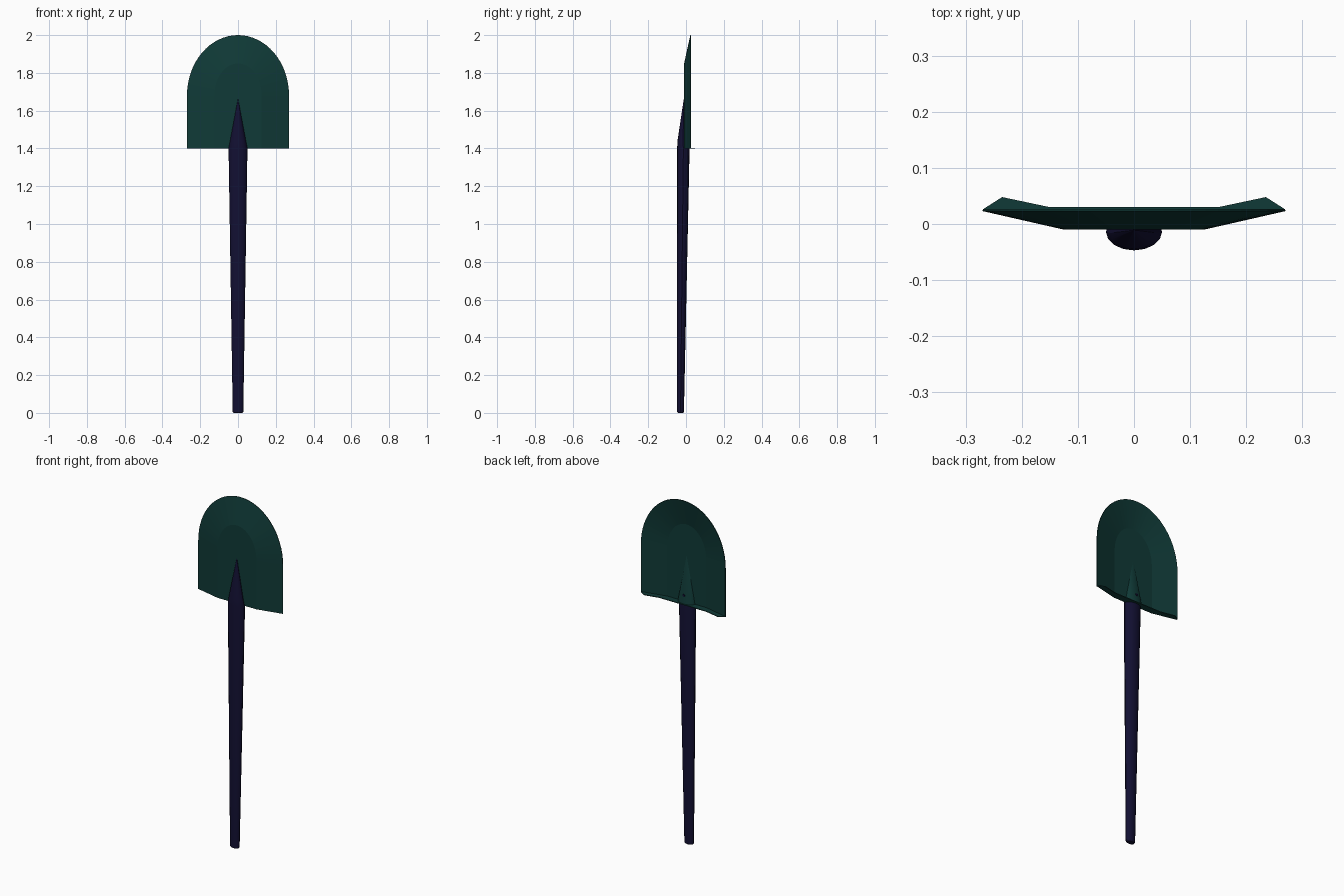
import bpy, bmesh
from math import sin, cos, pi, radians

if "Cube" in bpy.data.objects:
    bpy.data.objects.remove(bpy.data.objects["Cube"])


def material(name, rgb):
    m = bpy.data.materials.new(name)
    m.diffuse_color = (*rgb, 1)
    m.use_nodes = True
    m.node_tree.nodes["Principled BSDF"].inputs["Base Color"].default_value = m.diffuse_color
    return m


GREEN = material("dark green", (0.005, 0.042, 0.038))
NAVY = material("dark navy", (0.006, 0.005, 0.032))


def make(name, verts, faces, mat, smooth=False, recalc=False):
    me = bpy.data.meshes.new(name)
    me.from_pydata(verts, [], faces)
    if recalc:
        bm = bmesh.new()
        bm.from_mesh(me)
        bmesh.ops.recalc_face_normals(bm, faces=bm.faces)
        bm.to_mesh(me)
        bm.free()
    me.materials.append(mat)
    ob = bpy.data.objects.new(name, me)
    bpy.context.collection.objects.link(ob)
    if smooth:
        bpy.ops.object.select_all(action='DESELECT')
        bpy.context.view_layer.objects.active = ob
        ob.select_set(True)
        bpy.ops.object.shade_smooth_by_angle(angle=radians(30))
    return ob


def outline(half_width, top, y, n=32):
    """Straight sides with a half-ellipse top, right to left."""
    z0 = 1.68
    arc = [(half_width * cos(pi * i / n), y, z0 + (top - z0) * sin(pi * i / n))
           for i in range(n + 1)]
    return [(half_width, y, 1.4)] + arc + [(-half_width, y, 1.4)]


def loft(name, sections, mat, n=16):
    """Elliptical sections: (z, centre y, radius x, radius y)."""
    verts = [(rx * cos(2 * pi * i / n), cy + ry * sin(2 * pi * i / n), z)
             for z, cy, rx, ry in sections for i in range(n)]
    faces = [(k * n + i, k * n + (i + 1) % n, (k + 1) * n + (i + 1) % n, (k + 1) * n + i)
             for k in range(len(sections) - 1) for i in range(n)]
    last = (len(sections) - 1) * n
    faces += [tuple(range(n))[::-1], tuple(range(last, last + n))]
    return make(name, verts, faces, mat, True, True)


# Blade: flat middle with a rim bent backwards
inner = outline(0.125, 1.85, -0.01)
outer = outline(0.27, 2.0, 0.023)
m = len(inner)
blade = make("blade", inner + outer,
             [tuple(range(m))] + [(i, m + i, m + i + 1, i + 1) for i in range(m - 1)], GREEN)
sol = blade.modifiers.new("thickness", 'SOLIDIFY')
sol.thickness = 0.004
sol.offset = -1

# Foot step: thin folded lip along the lower edge
half = [(0.125, -0.01), (0.27, 0.023), (0.268, 0.027), (0.235, 0.048), (0.15, 0.03)]
ring = half + [(-x, y) for x, y in reversed(half)]
k = len(ring)
verts = [(x, y, z) for z in (1.399, 1.403) for x, y in ring]
faces = [tuple(range(k))[::-1], tuple(range(k, 2 * k))]
faces += [(i, (i + 1) % k, k + (i + 1) % k, k + i) for i in range(k)]
make("foot_step", verts, faces, GREEN, recalc=True)

# Raised socket on the back of the blade
n = 12
verts = [(0.054 * cos(pi * i / n), -0.008 + 0.034 * sin(pi * i / n), 1.4)
         for i in range(n + 1)] + [(0, -0.006, 1.67)]
make("socket_back", verts, [(i, i + 1, n + 1) for i in range(n)] + [tuple(range(n + 1))],
     GREEN, True, True)

# Handle: tapered shaft ending in a point on the blade
loft("handle", [(0.0, -0.029, 0.024, 0.014), (0.006, -0.029, 0.028, 0.018),
                (1.4, -0.014, 0.05, 0.033), (1.44, -0.016, 0.042, 0.029),
                (1.66, -0.011, 0.001, 0.001)], NAVY)

# Rivet on the socket
bpy.ops.mesh.primitive_cylinder_add(vertices=12, radius=0.007, depth=0.012,
                                    location=(0, 0.017, 1.45), rotation=(pi / 2, 0, 0))
rivet = bpy.context.object
rivet.name = "rivet"
rivet.data.materials.append(NAVY)
